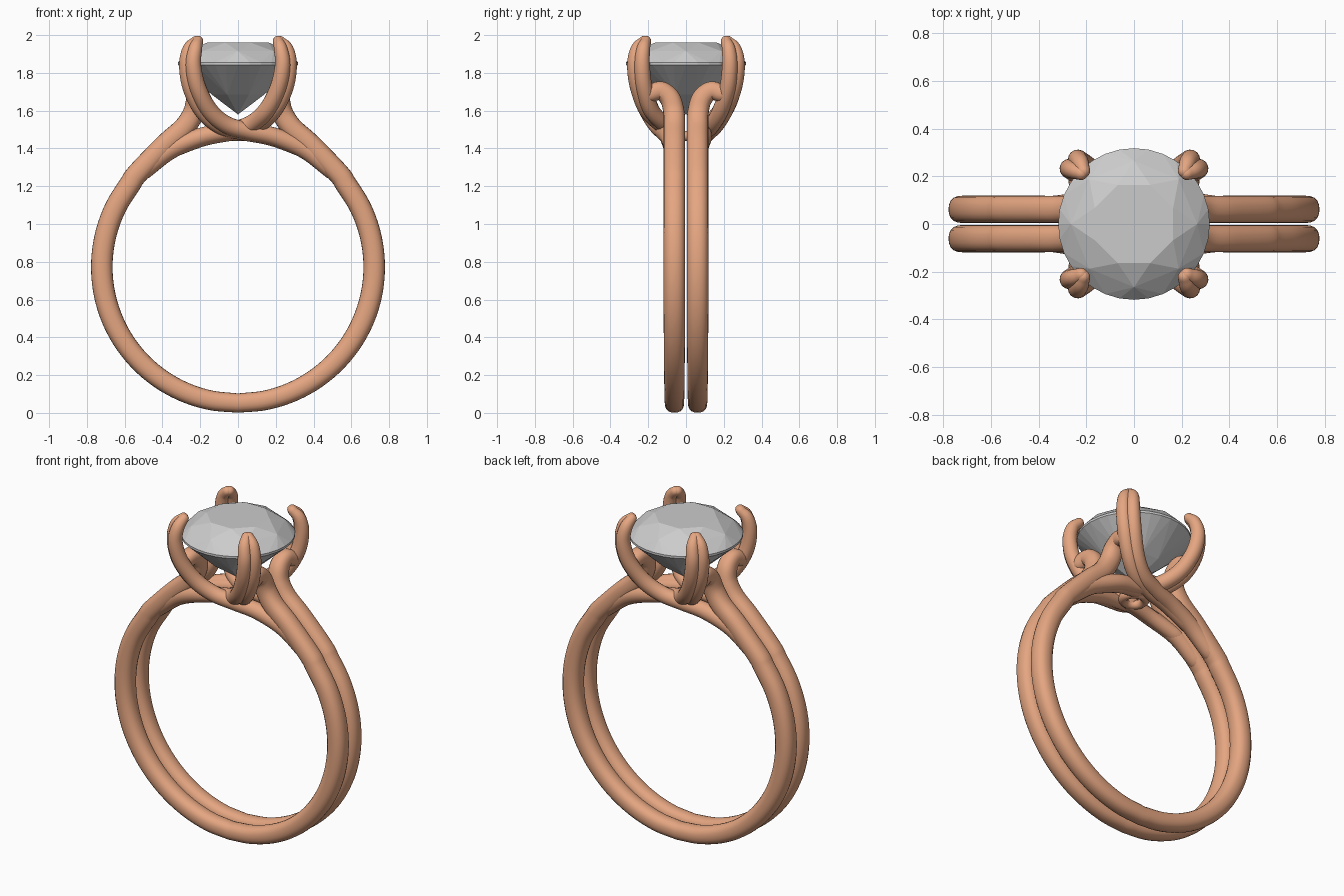
import bpy, bmesh, math
from mathutils import Vector, Quaternion

if "Cube" in bpy.data.objects:
    bpy.data.objects.remove(bpy.data.objects["Cube"])

gold = bpy.data.materials.new("rose_metal")
gold.diffuse_color = (0.78, 0.38, 0.22, 1)
gold.use_nodes = True
gold.node_tree.nodes["Principled BSDF"].inputs["Base Color"].default_value = gold.diffuse_color


def finish(bm, name, mat=None, smooth=True):
    bmesh.ops.recalc_face_normals(bm, faces=bm.faces)
    me = bpy.data.meshes.new(name)
    bm.to_mesh(me)
    bm.free()
    ob = bpy.data.objects.new(name, me)
    bpy.context.collection.objects.link(ob)
    if mat:
        me.materials.append(mat)
    for p in me.polygons:
        p.use_smooth = smooth
    return ob


def spline(pts, steps):
    """Catmull-Rom through (x, y, z, radius) points."""
    p = [Vector(q) for q in pts]
    p = [2 * p[0] - p[1]] + p + [2 * p[-1] - p[-2]]
    out = []
    for i in range(1, len(p) - 2):
        a, b, c, d = p[i - 1:i + 3]
        for k in range(steps):
            t = k / steps
            out.append(0.5 * (2 * b + (c - a) * t + (2 * a - 5 * b + 4 * c - d) * t ** 2
                              + (3 * b - a - 3 * c + d) * t ** 3))
    return out + [p[-2]]


def sweep(name, pts, power=2.0, steps=6, sides=20, cap_start=True):
    """Tube along a path with a parallel-transported frame and rounded ends."""
    s = spline(pts, steps)
    pos = [q.to_3d() for q in s]
    rad = [q.w for q in s]
    tan = [(pos[min(i + 1, len(s) - 1)] - pos[max(i - 1, 0)]).normalized() for i in range(len(s))]
    rows, side = [], None
    for i, t in enumerate(tan):
        if side is None:
            side = (Vector((0, 1, 0)) - t * t.y).normalized()
        else:
            side = tan[i - 1].rotation_difference(t) @ side
        rows.append((pos[i], t, side.copy(), rad[i]))
    dome = [(math.sin(a), math.cos(a)) for a in (0.4, 0.8, 1.2, 1.5)]
    end, start = rows[-1], rows[0]
    rows += [(end[0] + end[1] * end[3] * h, end[1], end[2], end[3] * c) for h, c in dome]
    if cap_start:
        rows = [(start[0] - start[1] * start[3] * h, start[1], start[2], start[3] * c)
                for h, c in reversed(dome)] + rows
    bm = bmesh.new()
    loops = []
    for o, t, sd, r in rows:
        up = t.cross(sd)
        loop = []
        for k in range(sides):
            a = math.tau * k / sides
            c, d = math.cos(a), math.sin(a)
            f = (abs(c) ** power + abs(d) ** power) ** (-1 / power)
            loop.append(bm.verts.new(o + (sd * c + up * d) * r * f))
        loops.append(loop)
    for u, v in zip(loops, loops[1:]):
        for k in range(sides):
            j = (k + 1) % sides
            bm.faces.new((u[k], u[j], v[j], v[k]))
    bm.faces.new(loops[-1])
    if cap_start:
        bm.faces.new(loops[0])
    else:
        for v in loops[0]:
            v.co.x = 0
    return finish(bm, name, gold)


# Twin shank: one quarter path, mirrored left/right and front/back
Y = 0.0615
path = []
for i in range(12):
    a = math.radians(i * 11.6)
    path.append((0.721 * math.sin(a), Y, 0.772 - 0.72 * math.cos(a), 0.051 + 0.006 * min(1, i / 6)))
path += [(0.53, Y, 1.27, 0.057), (0.385, Y, 1.42, 0.057), (0.285, Y, 1.51, 0.057),
         (0.235, 0.064, 1.59, 0.056), (0.22, 0.085, 1.665, 0.054),
         (0.22, 0.135, 1.705, 0.05), (0.23, 0.19, 1.69, 0.046)]
shank = sweep("twin_shank", path, power=2.4, cap_start=False)
mir = shank.modifiers.new("mirror", 'MIRROR')
mir.use_axis = (True, True, False)
mir.merge_threshold = 0.0005

# Prongs: paired strands that cross under the stone into the opposite shoulder
outer = [(0.212, 0.222, 1.968, 0.028), (0.226, 0.258, 1.925, 0.036), (0.236, 0.271, 1.84, 0.041),
         (0.212, 0.252, 1.72, 0.044), (0.15, 0.202, 1.60, 0.046), (0.06, 0.155, 1.525, 0.046),
         (-0.06, 0.12, 1.49, 0.046), (-0.2, 0.09, 1.46, 0.048), (-0.36, 0.066, 1.392, 0.05),
         (-0.5, 0.06, 1.285, 0.05)]
inner = [(0.222, 0.212, 1.968, 0.028), (0.258, 0.226, 1.925, 0.036), (0.271, 0.232, 1.84, 0.041),
         (0.25, 0.22, 1.72, 0.043), (0.19, 0.182, 1.60, 0.043), (0.1, 0.135, 1.52, 0.042),
         (-0.02, 0.098, 1.484, 0.04), (-0.18, 0.075, 1.455, 0.042), (-0.36, 0.06, 1.392, 0.045)]
for sx in (1, -1):
    for sy in (1, -1):
        under = sx * sy < 0
        tag = ("right" if sx > 0 else "left") + ("_back" if sy > 0 else "_front")
        for label, strand in (("outer", outer), ("inner", inner)):
            pts = [(sx * x, sy * (y - (0.03 if under and -0.1 < x < 0.12 else 0)), z, r)
                   for x, y, z, r in strand]
            sweep(f"prong_{tag}_{label}", pts)

# Small collar ring beneath the stone
bm = bmesh.new()
n, m = 32, 12
grid = [[bm.verts.new(((0.062 + 0.026 * math.cos(b)) * math.cos(a),
                       (0.062 + 0.026 * math.cos(b)) * math.sin(a), 1.466 + 0.026 * math.sin(b)))
         for b in (math.tau * j / m for j in range(m))] for a in (math.tau * i / n for i in range(n))]
for i in range(n):
    for j in range(m):
        u, v, k = grid[i], grid[(i + 1) % n], (j + 1) % m
        bm.faces.new((u[j], v[j], v[k], u[k]))
finish(bm, "under_collar", gold)

# Brilliant-cut stone: hull of facet rings
bm = bmesh.new()
for count, r, z, off in ((8, 0.178, 1.96, 0.5), (8, 0.265, 1.915, 0), (32, 0.318, 1.855, 0),
                         (32, 0.318, 1.842, 0), (8, 0.15, 1.685, 0.5), (1, 0, 1.58, 0)):
    for i in range(count):
        a = math.tau * (i + off) / count
        bm.verts.new((r * math.cos(a), r * math.sin(a), z))
bmesh.ops.convex_hull(bm, input=bm.verts)
bmesh.ops.dissolve_limit(bm, angle_limit=0.02, verts=bm.verts, edges=bm.edges)
finish(bm, "stone", smooth=False)
